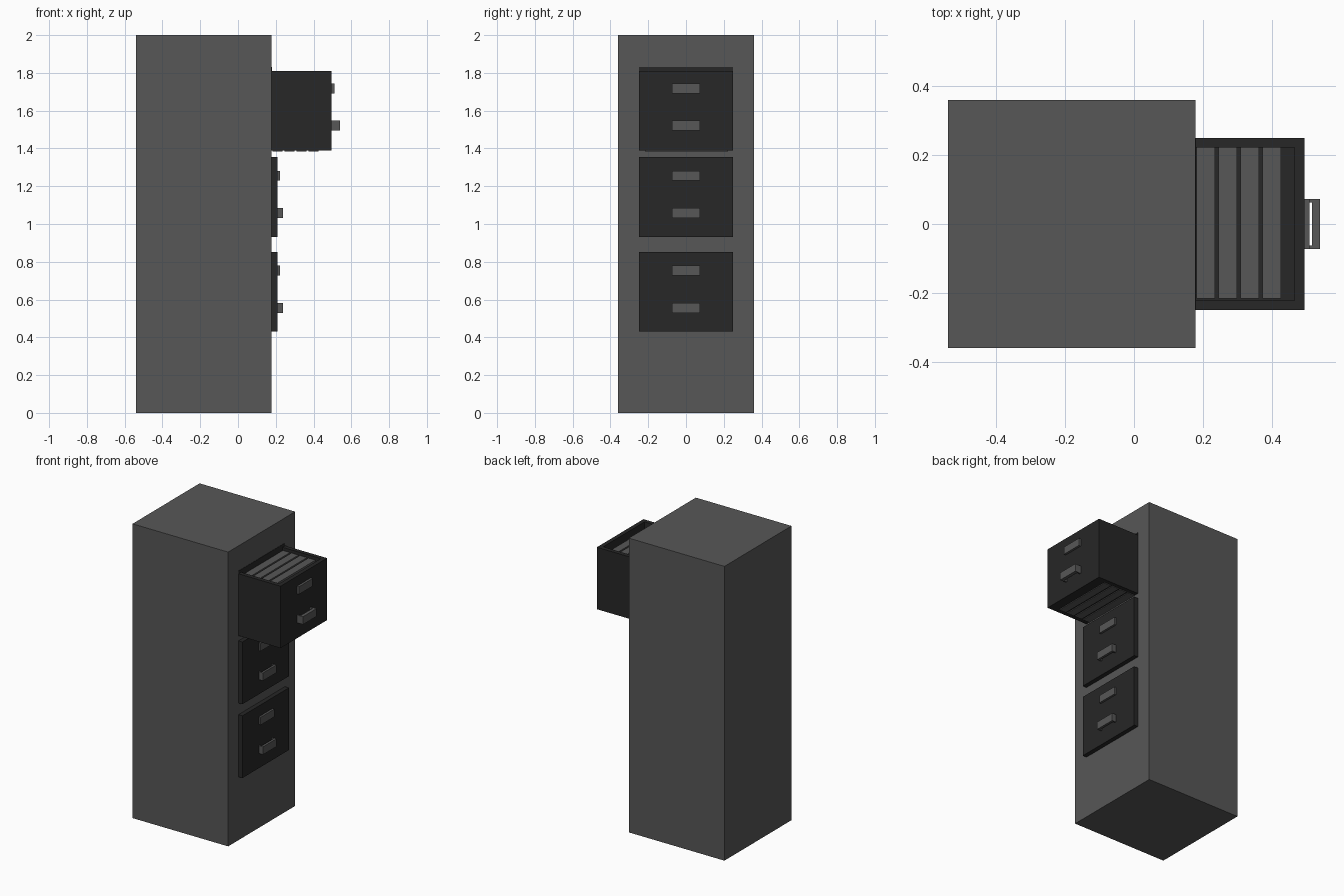
import bpy
import bmesh

if "Cube" in bpy.data.objects:
    bpy.data.objects.remove(bpy.data.objects["Cube"])


def material(name, v):
    m = bpy.data.materials.new(name)
    m.diffuse_color = (v, v, v, 1)
    m.use_nodes = True
    m.node_tree.nodes["Principled BSDF"].inputs["Base Color"].default_value = m.diffuse_color
    return m


GREY = material("grey_metal", 0.095)
DARK = material("dark_metal", 0.02)


def boxes(name, mat, *extents):
    """One object made of boxes given as (x0, x1, y0, y1, z0, z1)."""
    bm = bmesh.new()
    for x0, x1, y0, y1, z0, z1 in extents:
        verts = bmesh.ops.create_cube(bm, size=1)["verts"]
        bmesh.ops.scale(bm, verts=verts, vec=(x1 - x0, y1 - y0, z1 - z0))
        bmesh.ops.translate(bm, verts=verts,
                            vec=((x0 + x1) / 2, (y0 + y1) / 2, (z0 + z1) / 2))
    me = bpy.data.meshes.new(name)
    bm.to_mesh(me)
    bm.free()
    me.materials.append(mat)
    ob = bpy.data.objects.new(name, me)
    bpy.context.collection.objects.link(ob)
    return ob


def fittings(prefix, x, z, plate_depth, handle_depth):
    """Label plate and U-shaped pull on a drawer front at x, drawer bottom z."""
    w = 0.073
    boxes(prefix + "_label_plate", GREY,
          (x, x + plate_depth, -w, w, z + 0.297, z + 0.349))
    bar = x + handle_depth * 0.5
    z0, z1 = z + 0.1, z + 0.153
    boxes(prefix + "_handle", GREY,
          (bar, x + handle_depth, -w, w, z0, z1),
          (x, bar, -w, -w + 0.01, z0, z1),
          (x, bar, w - 0.01, w, z0, z1))


# Cabinet body
FRONT = 0.178
boxes("cabinet_body", GREY, (-0.541, FRONT, -0.36, 0.36, 0, 2))

# Closed drawers
for label, z in (("lower", 0.43), ("middle", 0.932)):
    boxes(label + "_drawer_front", DARK, (FRONT, 0.208, -0.25, 0.25, z, z + 0.423))
    fittings(label, 0.208, z, 0.014, 0.031)

# Open drawer: dark opening, walls and floor
Z0, Z1 = 1.39, 1.811
boxes("drawer_opening", DARK, (FRONT, 0.18, -0.25, 0.25, Z0, 1.83))
boxes("open_drawer", DARK,
      (0.467, 0.495, -0.25, 0.25, Z0, Z1),
      (0.18, 0.467, -0.25, -0.222, Z0, Z1),
      (0.18, 0.467, 0.222, 0.25, Z0, Z1),
      (0.18, 0.467, -0.222, 0.222, Z0, Z0 + 0.02))
fittings("upper", 0.495, Z0 + 0.005, 0.015, 0.045)

# Row of files, poking slightly through the drawer floor
for i in range(4):
    x = 0.182 + i * 0.064
    boxes(f"file_{i + 1}", GREY, (x, x + 0.053, -0.217, 0.222, 1.385, 1.79))
